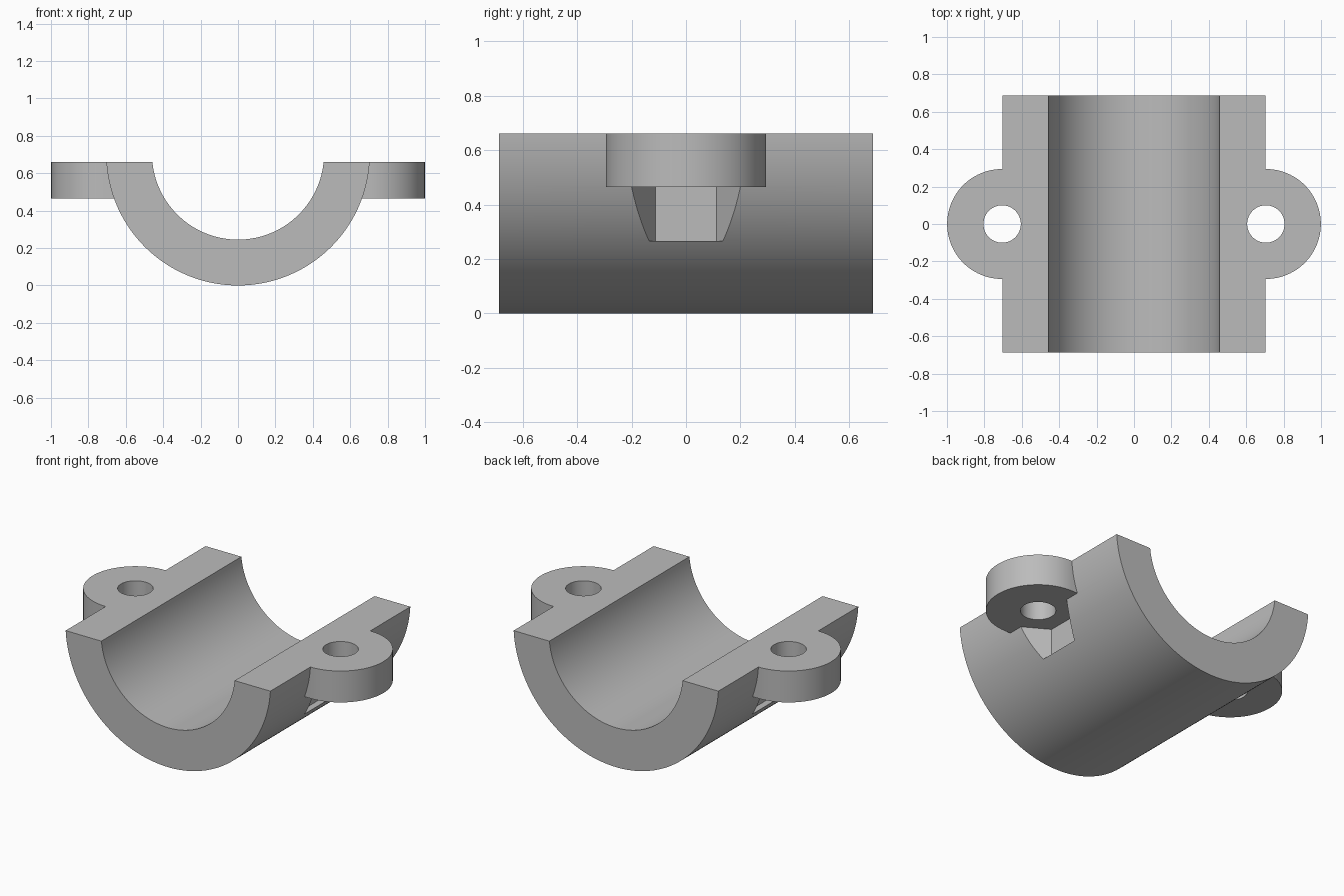
import bpy
import bmesh
from math import cos, sin, pi, sqrt, asin, radians
from mathutils import Vector

if "Cube" in bpy.data.objects:
    bpy.data.objects.remove(bpy.data.objects["Cube"])

# Main dimensions
OUTER, INNER = 0.705, 0.46      # shell radii
AXIS_Z = 0.705                  # height of the bore axis
TOP, LUG_BOTTOM, POCKET_FLOOR = 0.66, 0.465, 0.267
HALF_LENGTH = 0.687
BOLT_X, LUG_R, HOLE_R, NUT_R = 0.705, 0.294, 0.1, 0.224

grey = bpy.data.materials.new("plain grey")
grey.use_nodes = True
colour = (0.5, 0.5, 0.5, 1)
grey.diffuse_color = colour
grey.node_tree.nodes["Principled BSDF"].inputs["Base Color"].default_value = colour


def arc(cx, cy, r, start, end, steps):
    angles = [start + (end - start) * i / steps for i in range(steps + 1)]
    return [(cx + r * cos(a), cy + r * sin(a)) for a in angles]


def prism(name, points, direction):
    """Extrude a closed loop of 3D points along a direction."""
    bm = bmesh.new()
    face = bm.faces.new([bm.verts.new(p) for p in points])
    moved = bmesh.ops.extrude_face_region(bm, geom=[face])["geom"]
    bmesh.ops.translate(bm, vec=Vector(direction),
                        verts=[g for g in moved if isinstance(g, bmesh.types.BMVert)])
    bmesh.ops.recalc_face_normals(bm, faces=bm.faces)
    mesh = bpy.data.meshes.new(name)
    bm.to_mesh(mesh)
    bm.free()
    mesh.materials.append(grey)
    obj = bpy.data.objects.new(name, mesh)
    bpy.context.collection.objects.link(obj)
    return obj


def upright(name, outline, z0, z1):
    return prism(name, [(x, y, z0) for x, y in outline], (0, 0, z1 - z0))


def combine(target, tool, operation):
    """Apply a boolean and discard the tool."""
    mod = target.modifiers.new(operation.lower(), 'BOOLEAN')
    mod.operation, mod.solver, mod.object = operation, 'EXACT', tool
    bpy.context.view_layer.objects.active = target
    bpy.ops.object.modifier_apply(modifier=mod.name)
    bpy.data.objects.remove(tool)


# Half-round shell, cut off just below the bore axis
drop = AXIS_Z - TOP
a_out, a_in = asin(drop / OUTER), asin(drop / INNER)
section = (arc(0, AXIS_Z, OUTER, -pi + a_out, -a_out, 96)
           + arc(0, AXIS_Z, INNER, -a_in, -pi + a_in, 96))
clamp = prism("clamp_half", [(x, -HALF_LENGTH, z) for x, z in section],
              (0, 2 * HALF_LENGTH, 0))

for side in (-1, 1):
    # Hexagonal nut pocket under the lug
    nut = arc(side * BOLT_X, 0, NUT_R, pi / 2, pi / 2 + 2 * pi, 6)[:-1]
    combine(clamp, upright("nut_cutter", nut, POCKET_FLOOR, LUG_BOTTOM + 0.08), 'DIFFERENCE')

    # Rounded bolt lug
    outline = arc(BOLT_X, 0, LUG_R, -pi / 2, pi / 2, 48) + [(0.49, LUG_R), (0.49, -LUG_R)]
    outline = [(side * x, y) for x, y in outline]
    combine(clamp, upright("lug", outline, LUG_BOTTOM, TOP), 'UNION')

    # Bolt hole
    hole = arc(side * BOLT_X, 0, HOLE_R, 0, 2 * pi, 48)[:-1]
    combine(clamp, upright("hole_cutter", hole, LUG_BOTTOM - 0.05, TOP + 0.1), 'DIFFERENCE')

# Smooth curves, sharp edges
bpy.ops.object.select_all(action='DESELECT')
clamp.select_set(True)
bpy.context.view_layer.objects.active = clamp
bpy.ops.object.shade_smooth_by_angle(angle=radians(30))
